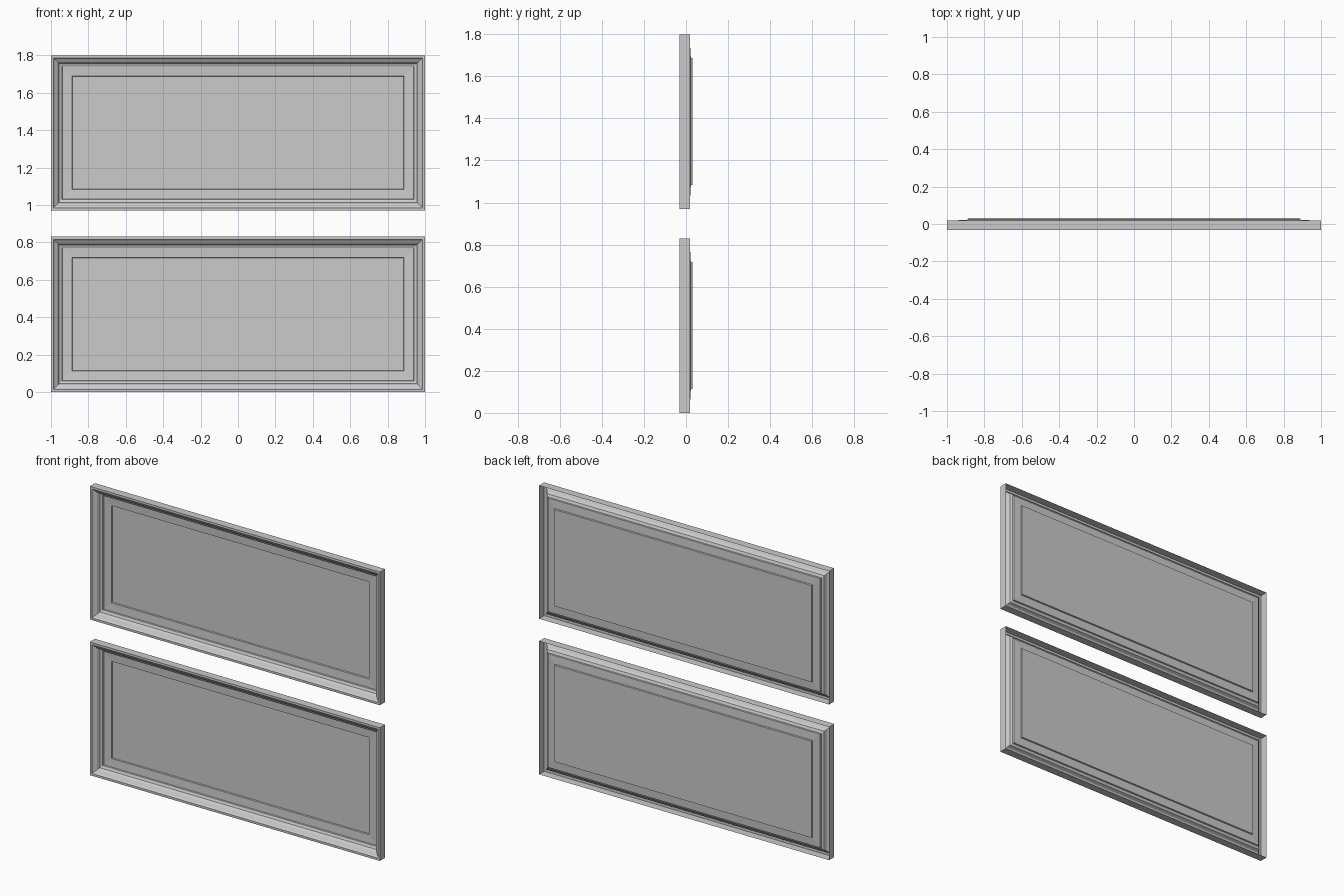
import bpy, bmesh

if "Cube" in bpy.data.objects:
    bpy.data.objects.remove(bpy.data.objects["Cube"])

# Moulding section: (inset from outer edge, y depth), from the outer back lip to the panel field
PROFILE = [
    (0.0, 0.019), (0.0, -0.0315), (0.014, -0.0315), (0.019, -0.023),
    (0.036, -0.012), (0.044, 0.005), (0.059, 0.012), (0.061, 0.020),
    (0.112, 0.023), (0.114, 0.0315),
]
HALF_WIDTH, HEIGHT = 1.0, 0.83


def pressed_panel(name, z0):
    """Sheet panel: mitred rectangular loops of the section, closed by a flat field."""
    bm = bmesh.new()
    loops = []
    for inset, y in PROFILE:
        x, lo, hi = HALF_WIDTH - inset, z0 + inset, z0 + HEIGHT - inset
        loops.append([bm.verts.new(p) for p in
                      ((-x, y, lo), (x, y, lo), (x, y, hi), (-x, y, hi))])
    # mitred moulding strips
    for a, b in zip(loops, loops[1:]):
        for i in range(4):
            j = (i + 1) % 4
            bm.faces.new((a[i], a[j], b[j], b[i]))
    # flat centre field
    bm.faces.new(loops[-1])
    mesh = bpy.data.meshes.new(name)
    bm.to_mesh(mesh)
    bm.free()
    obj = bpy.data.objects.new(name, mesh)
    bpy.context.collection.objects.link(obj)
    return obj


pressed_panel("lower_panel", 0.0)
pressed_panel("upper_panel", 0.97)
